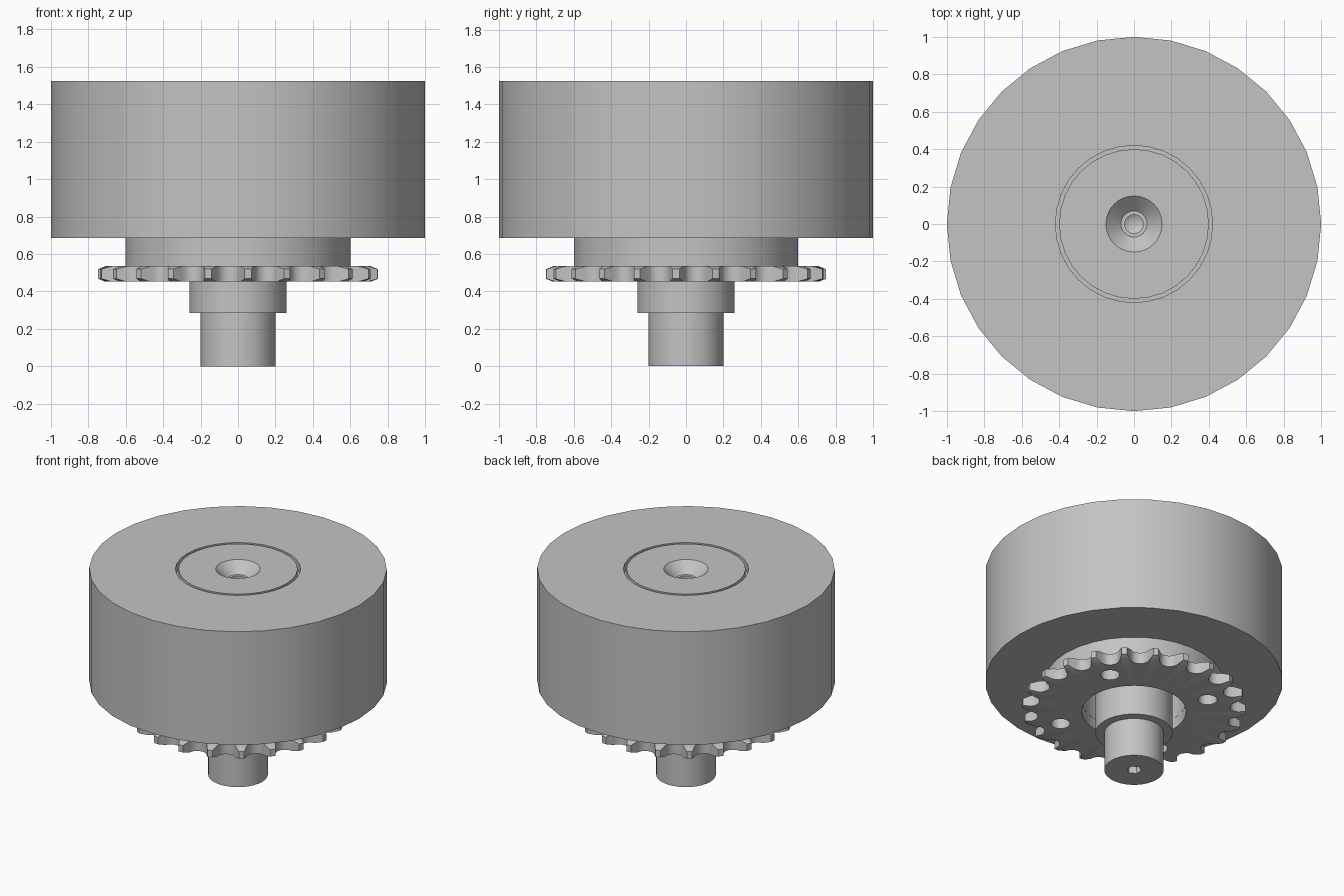
import bpy, bmesh, math
from math import sin, cos, pi, radians

if "Cube" in bpy.data.objects:
    bpy.data.objects.remove(bpy.data.objects["Cube"], do_unlink=True)

steel = bpy.data.materials.new("plain_grey")
steel.use_nodes = True
grey = (0.55, 0.55, 0.55, 1)
steel.diffuse_color = grey
steel.node_tree.nodes["Principled BSDF"].inputs["Base Color"].default_value = grey


def finish(name, bm):
    bmesh.ops.remove_doubles(bm, verts=bm.verts, dist=1e-5)
    bmesh.ops.recalc_face_normals(bm, faces=bm.faces)
    mesh = bpy.data.meshes.new(name)
    bm.to_mesh(mesh)
    bm.free()
    mesh.materials.append(steel)
    ob = bpy.data.objects.new(name, mesh)
    bpy.context.collection.objects.link(ob)
    return ob


def select(ob):
    bpy.ops.object.select_all(action='DESELECT')
    ob.select_set(True)
    bpy.context.view_layer.objects.active = ob


def smooth(ob):
    select(ob)
    bpy.ops.object.shade_smooth_by_angle(angle=radians(35))


def skin(bm, rings, closed):
    """Join neighbouring vertex rings with quads."""
    n = len(rings[0])
    pairs = list(zip(rings, rings[1:] + rings[:1]))
    for a, b in pairs if closed else pairs[:-1]:
        for i in range(n):
            j = (i + 1) % n
            quad = (a[i], a[j], b[j], b[i])
            bm.faces.new(quad)


def lathe(name, profile, closed=False, sides=32):
    bm = bmesh.new()
    rings = [[bm.verts.new((r * cos(2 * pi * i / sides), r * sin(2 * pi * i / sides), z))
              for i in range(sides)] for r, z in profile]
    skin(bm, rings, closed)
    return finish(name, bm)


def drill(ob, x, y, z, radius, depth, sides):
    bpy.ops.mesh.primitive_cylinder_add(vertices=sides, radius=radius, depth=depth,
                                        location=(x, y, z))
    cutter = bpy.context.object
    cutter.hide_render = True
    select(ob)
    mod = ob.modifiers.new("hole", 'BOOLEAN')
    mod.operation = 'DIFFERENCE'
    mod.solver = 'EXACT'
    mod.object = cutter
    bpy.ops.object.modifier_apply(modifier=mod.name)
    bpy.data.objects.remove(cutter, do_unlink=True)


# Drum housing with the stepped hub under it
TOP, BASE = 1.525, 0.685
housing = lathe("drum_housing", [
    (0.4, 0.8), (0.4, 1.46), (0.42, 1.46), (0.42, TOP), (1, TOP),
    (1, BASE), (0.6, BASE), (0.6, 0.53), (0.35, 0.53), (0.35, 0.8)], closed=True)
smooth(housing)

# Centre plate with countersunk centre hole
plate = lathe("centre_plate", [
    (0, 0.8), (0.4, 0.8), (0.4, TOP), (0.15, TOP), (0.07, 1.45),
    (0.05, 1.45), (0.05, 1.38), (0, 1.35)])
smooth(plate)

# Stepped shaft with a hexagonal socket in its end
shaft = lathe("shaft", [(0, 0), (0.2, 0), (0.2, 0.285), (0.26, 0.285), (0.26, 0.81), (0, 0.81)])
drill(shaft, 0, 0, 0, 0.05, 0.2, 6)
smooth(shaft)

# Sprocket: scalloped rim with thinned tooth tips
TEETH, STEPS = 22, 12
TIP, PITCH_R, ROLLER = 0.75, 0.715, 0.066
low, high = 0.452, 0.535


def rim_radius(t):
    """Radius at angle t from the middle of a tooth gap."""
    side = PITCH_R * sin(t)
    if abs(side) < ROLLER:
        return min(TIP, PITCH_R * cos(t) - math.sqrt(ROLLER ** 2 - side ** 2))
    return TIP


flank = math.asin(ROLLER / PITCH_R) * 0.97
half = pi / TEETH
outline = []
for k in range(TEETH):
    gap = radians(135) + 2 * half * k
    for i in range(STEPS):
        t = flank * (2 * i / (STEPS - 1) - 1)
        outline.append((gap + t, rim_radius(t)))
    # Flat tooth tip, slightly narrower than the gap to gap width
    slope = (half - flank) * 0.55
    outline.append((gap + flank + slope, TIP))
    outline.append((gap + 2 * half - flank - slope, TIP))

bm = bmesh.new()


def ring(radius_rule, z_rule):
    return [bm.verts.new((radius_rule(r) * cos(a), radius_rule(r) * sin(a), z_rule(r)))
            for a, r in outline]


def inner(r):
    return min(r - 0.005, 0.71)


def bevel(r):
    return max(0, r - 0.71) * 0.4


skin(bm, [ring(lambda r: 0.35, lambda r: low),
          ring(inner, lambda r: low),
          ring(lambda r: r, lambda r: low + bevel(r)),
          ring(lambda r: r, lambda r: high - bevel(r)),
          ring(inner, lambda r: high),
          ring(lambda r: 0.35, lambda r: high)], closed=True)
sprocket = finish("sprocket", bm)

# Four bolt holes through the sprocket
for k in range(4):
    a = radians(32 + 90 * k)
    drill(sprocket, 0.52 * cos(a), 0.52 * sin(a), 0.49, 0.065, 0.3, 20)
    drill(housing, 0.52 * cos(a), 0.52 * sin(a), 0.55, 0.065, 0.2, 20)
smooth(sprocket)
smooth(housing)
